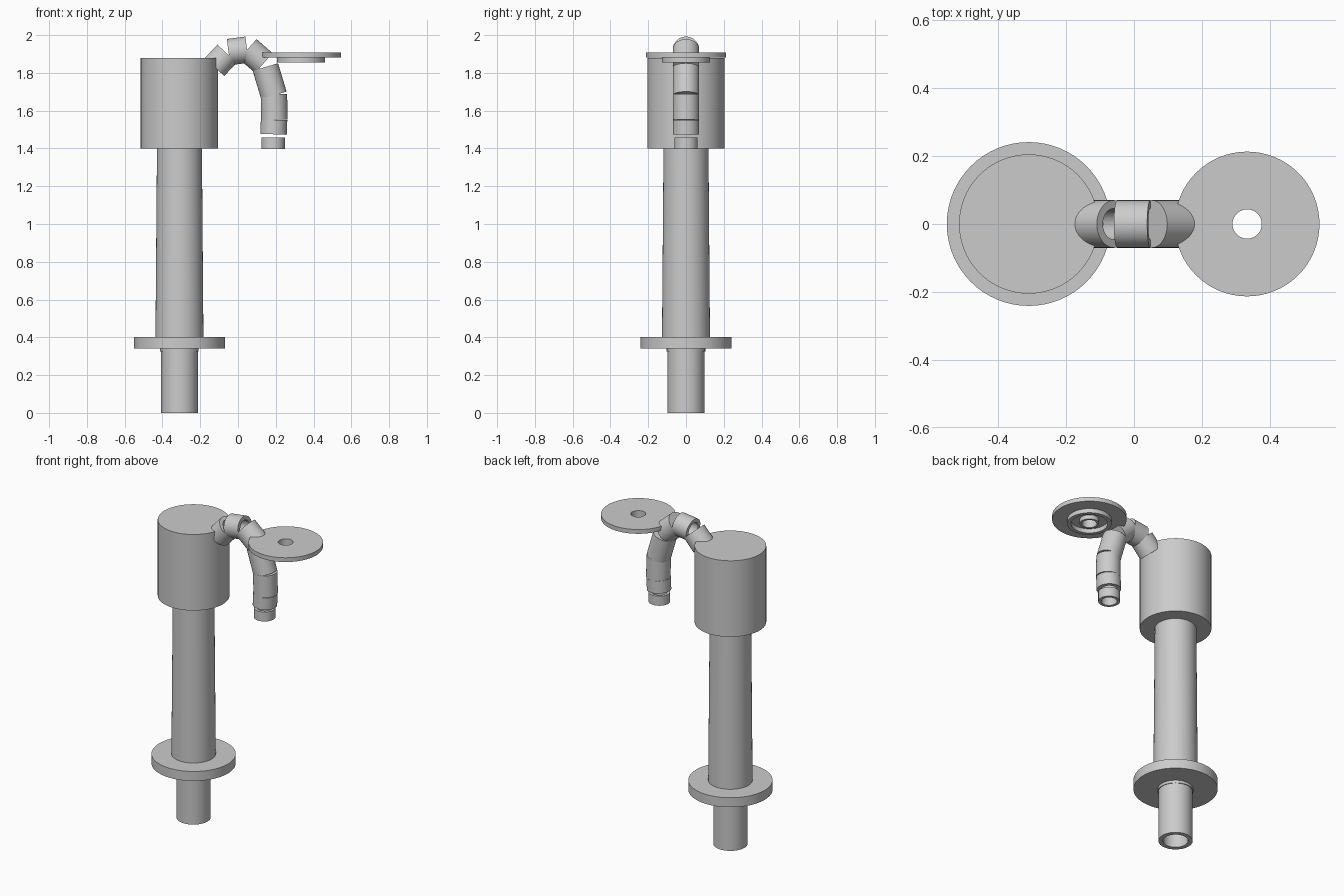
import bpy
import bmesh
import math
from mathutils import Vector

if "Cube" in bpy.data.objects:
    bpy.data.objects.remove(bpy.data.objects["Cube"])

# Single grey metal
metal = bpy.data.materials.new("grey_metal")
metal.use_nodes = True
GREY = (0.6, 0.6, 0.6, 1)
metal.diffuse_color = GREY
metal.node_tree.nodes["Principled BSDF"].inputs["Base Color"].default_value = GREY

SIDES = 64


def lathe(name, profile, origin, axis=(0, 0, 1), closed=False):
    """Turn (radius, height) points about an axis; radius 0 ends make a cap."""
    bm = bmesh.new()
    rings = []
    for r, h in profile:
        if r == 0:
            rings.append([bm.verts.new((0, 0, h))] * SIDES)
        else:
            angles = [math.tau * i / SIDES for i in range(SIDES)]
            rings.append([bm.verts.new((r * math.cos(a), r * math.sin(a), h)) for a in angles])
    pairs = list(zip(rings, rings[1:]))
    if closed:
        pairs.append((rings[-1], rings[0]))
    for low, high in pairs:
        for i in range(SIDES):
            j = (i + 1) % SIDES
            bm.faces.new(list(dict.fromkeys((low[i], low[j], high[j], high[i]))))
    bmesh.ops.recalc_face_normals(bm, faces=bm.faces)
    mesh = bpy.data.meshes.new(name)
    bm.to_mesh(mesh)
    bm.free()
    mesh.materials.append(metal)
    obj = bpy.data.objects.new(name, mesh)
    bpy.context.collection.objects.link(obj)
    obj.location = origin
    obj.rotation_mode = 'QUATERNION'
    obj.rotation_quaternion = Vector((0, 0, 1)).rotation_difference(Vector(axis))
    bpy.ops.object.select_all(action='DESELECT')
    obj.select_set(True)
    bpy.context.view_layer.objects.active = obj
    bpy.ops.object.shade_smooth_by_angle(angle=math.radians(35))
    return obj


def solid(name, r0, r1, height, origin, axis=(0, 0, 1)):
    return lathe(name, [(0, 0), (r0, 0), (r1, height), (0, height)], origin, axis)


def tube(name, outer, inner, height, origin, axis=(0, 0, 1)):
    profile = [(inner, 0), (outer, 0), (outer, height), (inner, height)]
    return lathe(name, profile, origin, axis, closed=True)


# Upright body
BODY_X = -0.31
tube("inlet_pipe", 0.098, 0.072, 0.345, (BODY_X, 0, 0))
tube("inlet_collar", 0.102, 0.09, 0.02, (BODY_X, 0, 0.325))
solid("base_flange", 0.241, 0.241, 0.06, (BODY_X, 0, 0.342))
solid("column", 0.127, 0.119, 1.0, (BODY_X, 0, 0.401))
solid("head", 0.205, 0.205, 0.48, (BODY_X, 0, 1.4))

# Curved spout made of short straight segments: start, end, hollow
segments = [
    ((-0.124, 1.831), (-0.058, 1.902), True),
    ((-0.050, 1.910), (0.048, 1.923), True),
    ((0.052, 1.926), (0.137, 1.852), False),
    ((0.145, 1.831), (0.190, 1.681), False),
    ((0.190, 1.688), (0.193, 1.552), False),
    ((0.191, 1.552), (0.188, 1.475), True),
]
for n, (a, b, hollow) in enumerate(segments, 1):
    start, end = Vector((a[0], 0, a[1])), Vector((b[0], 0, b[1]))
    axis = (end - start).normalized()
    length = (end - start).length
    if hollow:
        tube(f"spout_segment_{n}", 0.07, 0.046, length, start, axis)
    else:
        solid(f"spout_segment_{n}", 0.07, 0.07, length, start, axis)

tube("spout_tip", 0.062, 0.045, 0.06, (0.186, 0, 1.397))

# Loose washer plate with rings underneath
PLATE_X = 0.333
tube("plate", 0.213, 0.043, 0.027, (PLATE_X, 0, 1.882))
tube("plate_outer_ring", 0.127, 0.105, 0.028, (PLATE_X, 0, 1.855))
tube("plate_inner_ring", 0.056, 0.043, 0.028, (PLATE_X, 0, 1.855))
